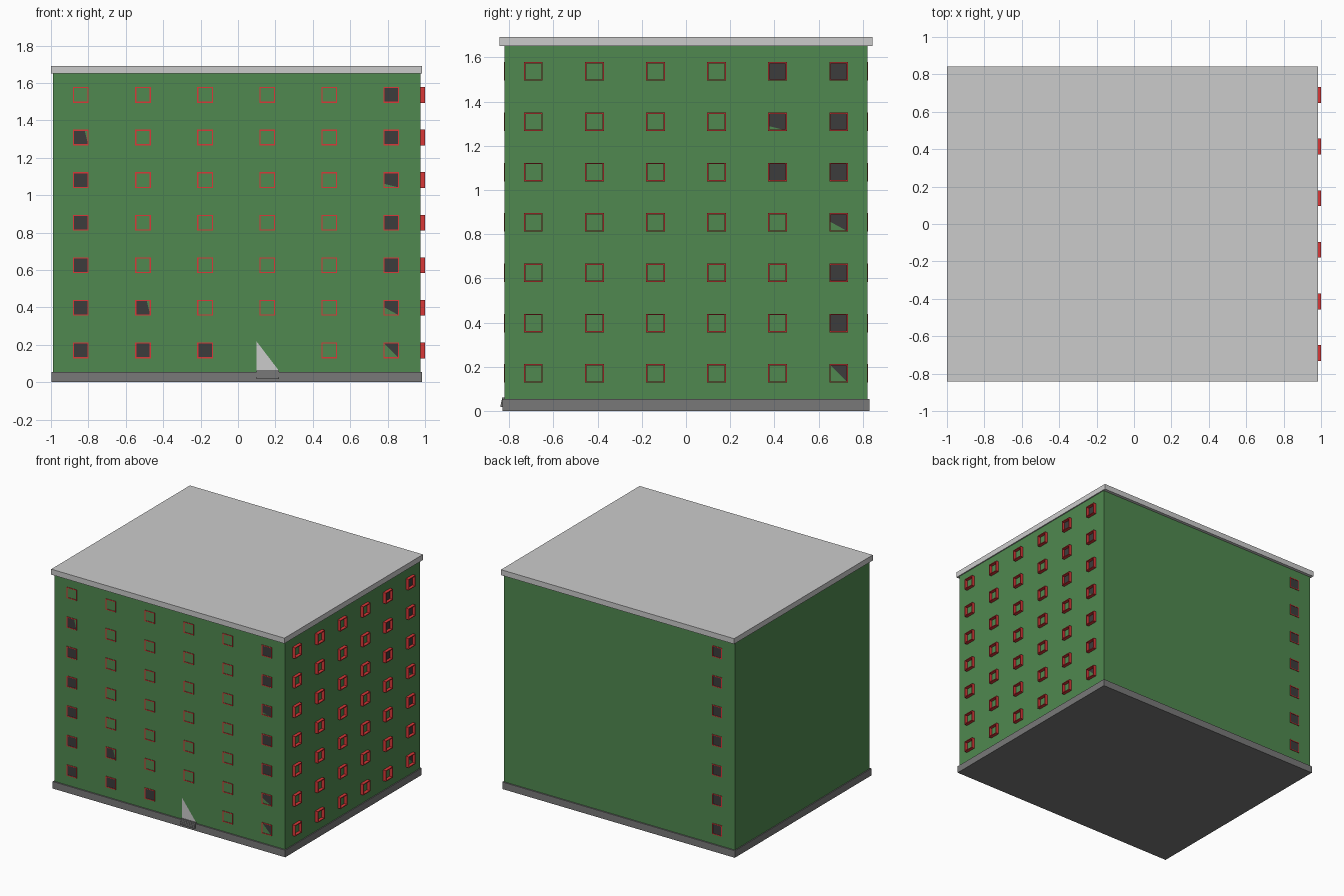
import bpy, bmesh
from mathutils import Matrix, Vector

if "Cube" in bpy.data.objects:
    bpy.data.objects.remove(bpy.data.objects["Cube"])


def material(name, rgb):
    m = bpy.data.materials.new(name)
    m.diffuse_color = (*rgb, 1)
    m.use_nodes = True
    m.node_tree.nodes["Principled BSDF"].inputs["Base Color"].default_value = m.diffuse_color
    return m


GREEN = material("wall_green", (0.08, 0.25, 0.08))
RED = material("frame_red", (0.7, 0.04, 0.04))
DARK = material("glass_dark", (0.045, 0.045, 0.045))
GREY = material("plinth_grey", (0.19, 0.19, 0.19))


def add_box(bm, lo, hi, mat=Matrix()):
    lo, hi = Vector(lo), Vector(hi)
    m = mat @ Matrix.Translation((lo + hi) / 2) @ Matrix.Diagonal((*(hi - lo), 1))
    bmesh.ops.create_cube(bm, size=1, matrix=m)


def finish(bm, name, mat=None):
    me = bpy.data.meshes.new(name)
    bm.to_mesh(me)
    bm.free()
    ob = bpy.data.objects.new(name, me)
    bpy.context.collection.objects.link(ob)
    if mat:
        me.materials.append(mat)
    return ob


def box(name, lo, hi, mat=None):
    bm = bmesh.new()
    add_box(bm, lo, hi)
    return finish(bm, name, mat)


# Main masses
box("plinth", (-0.997, -0.83, 0), (0.983, 0.83, 0.054), GREY)
box("walls", (-0.99, -0.82, 0.05), (0.976, 0.82, 1.655), GREEN)
box("roof_slab", (-1.0, -0.843, 1.65), (0.985, 0.843, 1.692))

# Wall frames of reference: u along the wall, v up, n outward
def wall_matrix(u, n, origin):
    return Matrix.Translation(origin) @ Matrix((u, (0, 0, 1), n)).transposed().to_4x4()


FRONT = wall_matrix((1, 0, 0), (0, -1, 0), (0, -0.82, 0))
RIGHT = wall_matrix((0, 1, 0), (1, 0, 0), (0.976, 0, 0))
BACK = wall_matrix((-1, 0, 0), (0, 1, 0), (0, 0.82, 0))

ROWS = [0.17 + 0.2277 * i for i in range(7)]
COLS_X = [-0.84 + 0.332 * i for i in range(6)]
COLS_Y = [-0.69 + 0.276 * i for i in range(6)]
H = 0.042

# Visible glass outlines, in half-window units
FULL = [(-1, -1), (1, -1), (1, 1), (-1, 1)]
CLIPPED = [(-1, -1), (1, -1), (0.5, 1), (-1, 1)]
SLOPED = [(-1, -0.5), (1, -1), (1, 1), (-1, 1)]
LOW_CUT = [(-1, 0.1), (1, -1), (1, 1), (-1, 1)]
CORNER = [(-1, 1), (1, -1), (1, 1)]


def windows(name, wall, cols, glass, depth, skip=()):
    frames, panes = bmesh.new(), bmesh.new()
    t = 0.006
    for c, u in enumerate(cols):
        for r, v in enumerate(ROWS):
            if (c, r) in skip:
                continue
            # Four bars around the opening
            for s in (-1, 1):
                a, b = sorted((s * H, s * (H - t)))
                add_box(frames, (u + a, v - H, -0.01), (u + b, v + H, depth), wall)
                add_box(frames, (u - H + t, v + a, -0.01), (u + H - t, v + b, depth), wall)
            shape = glass.get((c, r))
            if shape:
                k = H - t / 2
                panes.faces.new([panes.verts.new(wall @ Vector((u + k * p, v + k * q, 0.0015)))
                                 for p, q in shape])
    finish(frames, name + "_window_frames", RED)
    finish(panes, name + "_window_glass", DARK)


front_glass = {(0, r): FULL for r in range(5)}
front_glass.update({(5, r): FULL for r in range(7)})
front_glass.update({(0, 5): CLIPPED, (1, 0): FULL, (1, 1): CLIPPED, (2, 0): FULL,
                    (5, 0): CORNER, (5, 1): LOW_CUT, (5, 4): SLOPED})
windows("front", FRONT, COLS_X, front_glass, 0.004, skip={(3, 0)})

right_glass = {(5, r): FULL for r in range(7)}
right_glass.update({(5, 0): CORNER, (5, 3): LOW_CUT,
                    (4, 4): FULL, (4, 5): SLOPED, (4, 6): FULL})
windows("right", RIGHT, COLS_Y, right_glass, 0.024)

# Back wall has a single column near its left corner
windows("back", BACK, [0.84], {(0, r): FULL for r in range(7)}, 0.004)

# Door panel, showing as a triangular leaf
bm = bmesh.new()
bm.faces.new([bm.verts.new(FRONT @ Vector(p)) for p in
              ((0.098, 0.06, 0.002), (0.22, 0.06, 0.002), (0.098, 0.22, 0.002))])
finish(bm, "door")

# Shallow entrance steps
bm = bmesh.new()
for i in range(4):
    add_box(bm, (0.098, -0.84 + 0.0025 * i, 0.018 + 0.011 * i),
            (0.22, -0.815, 0.029 + 0.011 * i))
finish(bm, "entrance_steps", GREY)
